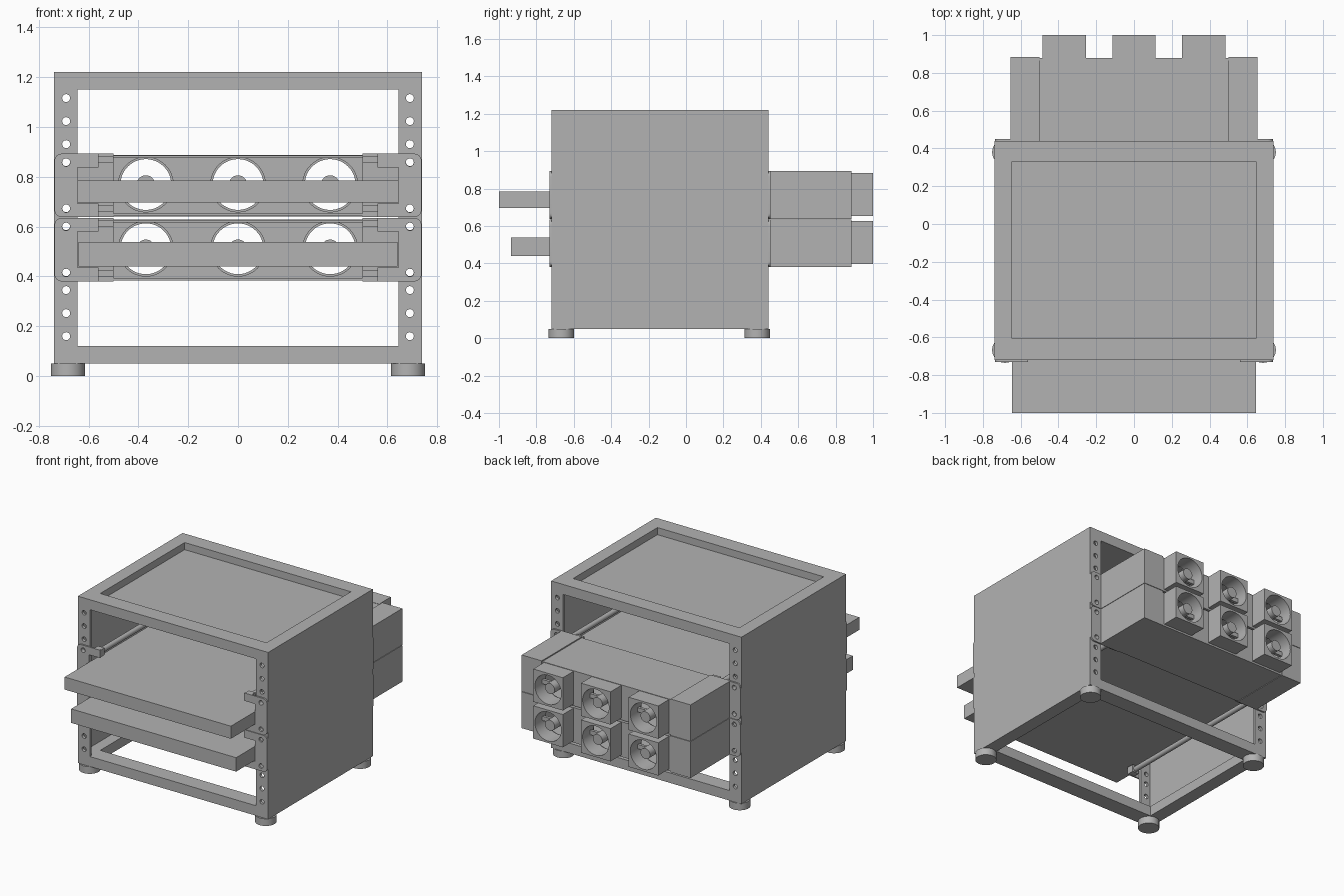
import bpy, bmesh, math
from mathutils import Matrix, Vector

if "Cube" in bpy.data.objects:
    bpy.data.objects.remove(bpy.data.objects["Cube"], do_unlink=True)

grey = bpy.data.materials.new("plain_grey")
grey.use_nodes = True
COLOUR = (0.45, 0.45, 0.45, 1)
grey.diffuse_color = COLOUR
grey.node_tree.nodes["Principled BSDF"].inputs["Base Color"].default_value = COLOUR


def finish(name, bm, smooth=False):
    bmesh.ops.recalc_face_normals(bm, faces=bm.faces)
    mesh = bpy.data.meshes.new(name)
    bm.to_mesh(mesh)
    bm.free()
    mesh.materials.append(grey)
    obj = bpy.data.objects.new(name, mesh)
    bpy.context.collection.objects.link(obj)
    if smooth:
        bpy.ops.object.select_all(action='DESELECT')
        obj.select_set(True)
        bpy.context.view_layer.objects.active = obj
        bpy.ops.object.shade_smooth_by_angle(angle=math.radians(35))
    return obj


def add_box(bm, x, y, z):
    centre = Vector([(a + b) / 2 for a, b in (x, y, z)])
    size = [b - a for a, b in (x, y, z)]
    bmesh.ops.create_cube(bm, size=1, matrix=Matrix.Translation(centre) @ Matrix.Diagonal((*size, 1)))


def box(name, x, y, z):
    bm = bmesh.new()
    add_box(bm, x, y, z)
    return finish(name, bm)


def add_rod(bm, x, z, y, radius, sides=32, radius2=None):
    # Cylinder or cone lying along y
    place = Matrix.Translation((x, sum(y) / 2, z)) @ Matrix.Rotation(-math.pi / 2, 4, 'X')
    bmesh.ops.create_cone(bm, cap_ends=True, segments=sides, radius1=radius,
                          radius2=radius2 or radius, depth=y[1] - y[0], matrix=place)


def drill(obj, holes, y, radius, sides=32):
    # Cut round holes along y, then bake the result
    bm = bmesh.new()
    for x, z in holes:
        add_rod(bm, x, z, y, radius, sides)
    cutter = finish("cutter", bm)
    cutter.hide_render = True
    mod = obj.modifiers.new("holes", 'BOOLEAN')
    mod.operation, mod.solver, mod.object = 'DIFFERENCE', 'EXACT', cutter
    bpy.ops.object.select_all(action='DESELECT')
    obj.select_set(True)
    bpy.context.view_layer.objects.active = obj
    bpy.ops.object.modifier_apply(modifier=mod.name)
    bpy.data.objects.remove(cutter, do_unlink=True)
    bpy.ops.object.shade_smooth_by_angle(angle=math.radians(35))


def ear(name, side, y, low, high):
    # Rounded bracket plate with two inward tabs
    r, tab = 0.03, 0.055
    outline = [(0.56, low)]
    for cz, start in ((low + r, -90), (high - r, 0)):
        for i in range(7):
            a = math.radians(start + i * 15)
            outline.append((0.737 - r + r * math.cos(a), cz + r * math.sin(a)))
    outline += [(0.56, high), (0.56, high - tab), (0.645, high - tab),
                (0.645, low + tab), (0.56, low + tab)]
    bm = bmesh.new()
    face = bm.faces.new([bm.verts.new((side * x, y[0], z)) for x, z in outline])
    out = bmesh.ops.extrude_face_region(bm, geom=[face])
    bmesh.ops.translate(bm, vec=(0, y[1] - y[0], 0),
                        verts=[v for v in out["geom"] if isinstance(v, bmesh.types.BMVert)])
    plate = finish(name, bm)
    drill(plate, [(side * 0.69, low + 0.035), (side * 0.69, high - 0.035)],
          (y[0] - 0.1, y[1] + 0.1), 0.016, 20)


W, IN = 0.738, 0.645
FRONT, BACK = -0.72, 0.44
BOTTOM, TOP = 0.05, 1.22
sides = (("right", -1), ("left", 1))


def span(side, a, b):
    return tuple(sorted((side * a, side * b)))


# Top and bottom rings of the cabinet
for label, z in (("bottom", (BOTTOM, 0.12)), ("top", (1.15, TOP))):
    box(label + "_front_beam", (-W, W), (FRONT, -0.605), z)
    box(label + "_back_beam", (-W, W), (0.33, BACK), z)
    for name, s in sides:
        box(f"{label}_{name}_beam", span(s, IN, W), (-0.605, 0.33), z)
box("top_panel", (-IN, IN), (-0.605, 0.33), (1.15, 1.17))

# Side walls, drilled posts and feet
for name, s in sides:
    box(name + "_wall", span(s, 0.723, W), (FRONT, BACK), (0.12, 1.15))
    for end, y in (("front", (FRONT, FRONT + 0.02)), ("back", (BACK - 0.02, BACK))):
        post = box(f"{end}_{name}_post", span(s, IN, 0.723), y, (0.12, 1.15))
        holes = [(s * 0.69, 0.16 + 0.257 * unit + 0.0925 * i) for unit in range(4) for i in range(3)]
        drill(post, holes, (y[0] - 0.1, y[1] + 0.1), 0.016, 20)
        bm = bmesh.new()
        bmesh.ops.create_cone(bm, cap_ends=True, segments=40, radius1=0.068, radius2=0.068, depth=0.05,
                              matrix=Matrix.Translation((s * 0.683, -0.667 if end == "front" else 0.38, 0.025)))
        finish(f"{end}_{name}_foot", bm, True)

# Two stacked slide-in units
FANS = (-0.37, 0, 0.37)
for unit, low, shelf_front, shelf_z, shelf_w in (("lower", 0.38, -0.935, (0.44, 0.538), 0.64),
                                                 ("upper", 0.638, -1.0, (0.697, 0.785), 0.645)):
    high = low + 0.255
    mid = low + 0.131
    box(unit + "_shelf", (-shelf_w, shelf_w), (shelf_front, 0.42), shelf_z)

    # Rear housing: cover plates, side boxes and fan wall
    box(unit + "_top_cover", (-0.5, 0.5), (BACK, 0.865), (high - 0.018, high - 0.008))
    box(unit + "_bottom_cover", (-0.5, 0.5), (BACK, 0.865), (low + 0.004, low + 0.014))
    wall = box(unit + "_fan_wall", (-0.5, 0.5), (0.865, 0.88), (low + 0.003, high - 0.006))
    drill(wall, [(x, mid) for x in FANS], (0.8, 0.95), 0.11, 48)
    for name, s in sides:
        box(f"{unit}_{name}_side_box", span(s, 0.5, 0.655), (BACK, 0.885), (low, high))

        # Ears at both ends joined by guide rods
        ear(f"{unit}_front_{name}_ear", s, (FRONT - 0.011, FRONT), low, high)
        ear(f"{unit}_back_{name}_ear", s, (BACK, BACK + 0.011), low, high)
        for level, z in (("top", high - 0.028), ("bottom", low + 0.028)):
            bm = bmesh.new()
            add_rod(bm, s * 0.585, z, (FRONT, BACK), 0.018, 24)
            finish(f"{unit}_{name}_{level}_rod", bm, True)
            box(f"{unit}_{name}_{level}_rod_block", span(s, 0.56, 0.61), (FRONT, FRONT + 0.04),
                (z - 0.025, z + 0.025))
            box(f"{unit}_{name}_{level}_lip", span(s, 0.5, 0.56), (BACK - 0.03, BACK),
                (z - 0.008, z + 0.018))

    # Fans with open bore, hub and cross strut
    for i, x in enumerate(FANS):
        fan = box(f"{unit}_fan_{i + 1}", (x - 0.115, x + 0.115), (0.88, 1.0), (mid - 0.115, mid + 0.115))
        drill(fan, [(x, mid)], (0.8, 1.1), 0.102, 48)
        bm = bmesh.new()
        add_rod(bm, x, mid, (0.89, 0.98), 0.037, 32)
        finish(f"{unit}_fan_hub_{i + 1}", bm, True)
        box(f"{unit}_fan_strut_{i + 1}", (x - 0.105, x + 0.105), (0.9, 0.92), (mid - 0.015, mid + 0.015))
